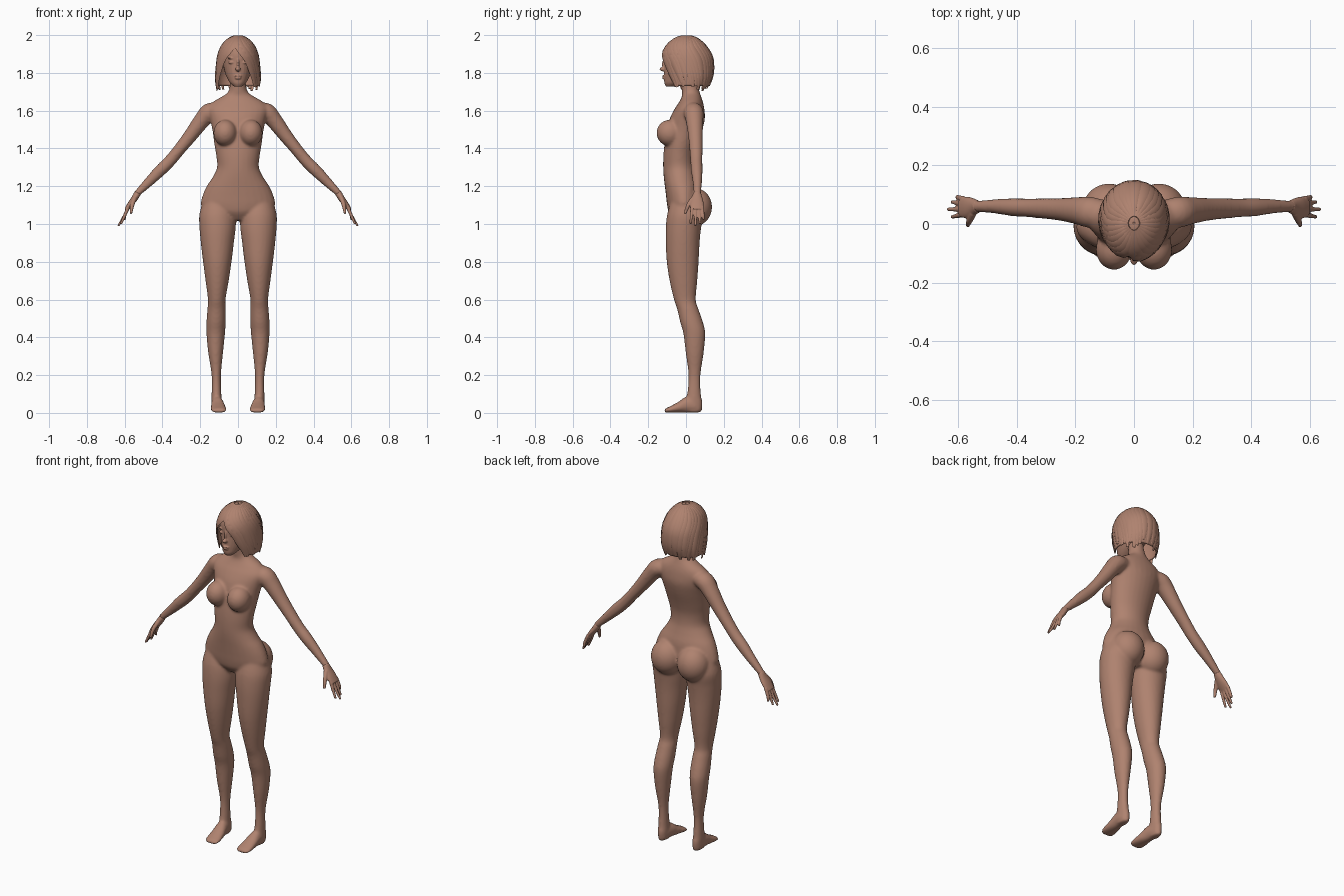
import bpy, bmesh, math, random
from mathutils import Vector, Matrix

if "Cube" in bpy.data.objects:
    bpy.data.objects.remove(bpy.data.objects["Cube"])

random.seed(4)
skin = bpy.data.materials.new("warm_clay")
skin.diffuse_color = (0.43, 0.225, 0.16, 1)
skin.use_nodes = True
skin.node_tree.nodes["Principled BSDF"].inputs["Base Color"].default_value = skin.diffuse_color


def spline(rows, n=4):
    """Catmull-Rom resampling of rows of numbers."""
    out = []
    for i in range(len(rows) - 1):
        a, b, c, d = (rows[min(max(i + k, 0), len(rows) - 1)] for k in (-1, 0, 1, 2))
        for j in range(n):
            t = j / n
            out.append(tuple(0.5 * (2 * q + (r - p) * t + (2 * p - 5 * q + 4 * r - s) * t * t
                                    + (3 * q - p - 3 * r + s) * t ** 3)
                             for p, q, r, s in zip(a, b, c, d)))
    return out + [tuple(rows[-1])]


def loft(bm, rings, seg=28):
    """Closed skin over elliptical rings given as (centre, u axis, v axis)."""
    loops = []
    for c, u, v in rings:
        loops.append([bm.verts.new(c + u * math.cos(k * math.tau / seg) + v * math.sin(k * math.tau / seg))
                      for k in range(seg)])
    for a, b in zip(loops, loops[1:]):
        for k in range(seg):
            m = (k + 1) % seg
            bm.faces.new((a[k], a[m], b[m], b[k]))
    bm.faces.new(loops[0][::-1])
    bm.faces.new(loops[-1])


def stack(bm, rows, s=1):
    """Loft of level rings: z, x0, x1, y0, y1."""
    loft(bm, [(Vector((s * (x0 + x1) / 2, (y0 + y1) / 2, z)),
               Vector(((x1 - x0) / 2, 0, 0)), Vector((0, (y1 - y0) / 2, 0)))
              for z, x0, x1, y0, y1 in spline(rows)])


def tube(bm, rows, s=1, seg=20):
    """Loft along a path: x, y, z, radius along y, radius across."""
    rows = spline(rows)
    pts = [Vector((s * r[0], r[1], r[2])) for r in rows]
    rings = []
    for i, r in enumerate(rows):
        t = (pts[min(i + 1, len(pts) - 1)] - pts[max(i - 1, 0)]).normalized()
        u = Vector((0, 1, 0))
        u = (u - t * t.dot(u)).normalized()
        rings.append((pts[i], u * r[3], t.cross(u) * r[4]))
    loft(bm, rings, seg)


def blob(bm, c, r):
    bmesh.ops.create_uvsphere(bm, u_segments=32, v_segments=20, radius=1,
                              matrix=Matrix.Translation(c) @ Matrix.Diagonal((*r, 1)))


def make(name, bm, voxel=0, smooth=0):
    """Turn a bmesh into an object, optionally fusing its overlapping parts."""
    bmesh.ops.recalc_face_normals(bm, faces=bm.faces[:])
    me = bpy.data.meshes.new(name)
    bm.to_mesh(me)
    bm.free()
    ob = bpy.data.objects.new(name, me)
    bpy.context.collection.objects.link(ob)
    bpy.ops.object.select_all(action='DESELECT')
    ob.select_set(True)
    bpy.context.view_layer.objects.active = ob
    if voxel:
        m = ob.modifiers.new("fuse", 'REMESH')
        m.mode = 'VOXEL'
        m.voxel_size = voxel
        m = ob.modifiers.new("relax", 'SMOOTH')
        m.factor, m.iterations = 0.5, smooth
        for n in ("fuse", "relax"):
            bpy.ops.object.modifier_apply(modifier=n)
    ob.data.materials.clear()
    ob.data.materials.append(skin)
    if voxel:
        bpy.ops.object.shade_smooth()
    else:
        bpy.ops.object.shade_smooth_by_angle(angle=math.radians(40))
    return ob


# Body: torso and neck, then mirrored limbs, fused into one skin
body = bmesh.new()
torso = [(1.02, .08, -.06, .05), (1.06, .16, -.09, .07), (1.10, .196, -.10, .08), (1.15, .188, -.106, .08),
         (1.20, .166, -.112, .075), (1.25, .133, -.118, .06), (1.30, .111, -.121, .048),
         (1.36, .115, -.12, .048), (1.42, .125, -.114, .062), (1.50, .136, -.10, .087),
         (1.56, .15, -.085, .10), (1.61, .162, -.06, .097), (1.645, .135, -.037, .09),
         (1.675, .085, -.022, .08), (1.70, .052, -.022, .072), (1.75, .041, -.027, .06), (1.80, .04, -.032, .055)]
stack(body, [(z, -w, w, a, b) for z, w, a, b in torso])
leg = [(1.12, .03, .185, -.08, .07), (1.05, .012, .205, -.10, .09), (.98, .012, .204, -.107, .08),
       (.90, .022, .197, -.107, .072), (.80, .034, .185, -.102, .067), (.70, .049, .172, -.087, .06),
       (.60, .066, .159, -.064, .052), (.55, .065, .162, -.047, .066), (.48, .065, .167, -.031, .09),
       (.42, .069, .167, -.014, .102), (.32, .079, .158, -.002, .094), (.20, .09, .14, .013, .077),
       (.10, .088, .14, .006, .079), (.05, .085, .14, -.005, .088), (.004, .09, .134, 0, .083)]
# Foot rings: y, x0, x1, top
foot = [(.07, .09, .135, .05), (.04, .082, .142, .08), (0, .075, .142, .085), (-.04, .066, .144, .058),
        (-.08, .06, .146, .036), (-.105, .062, .14, .024), (-.114, .075, .13, .016)]
arm = [(.10, .035, 1.60, .045, .04), (.15, .04, 1.592, .053, .049), (.19, .045, 1.55, .047, .044),
       (.25, .05, 1.47, .039, .037), (.31, .053, 1.395, .035, .032), (.36, .055, 1.335, .032, .032),
       (.41, .057, 1.285, .031, .032), (.47, .06, 1.225, .025, .026), (.53, .06, 1.165, .02, .018),
       (.545, .06, 1.145, .019, .017)]
for s in (-1, 1):
    stack(body, leg, s)
    loft(body, [(Vector((s * (a + b) / 2, y, .001 + h / 2)), Vector(((b - a) / 2, 0, 0)), Vector((0, 0, h / 2)))
                for y, a, b, h in spline(foot)])
    tube(body, arm, s)
    blob(body, (s * .085, .048, 1.09), (.091, .09, .10))       # seat
    blob(body, (s * .068, -.086, 1.482), (.062, .07, .07))     # chest
make("body", body, .007, 9)

# Hands: palm, four fingers and a thumb
palm = [(.53, .059, 1.165, .02, .018), (.548, .058, 1.135, .03, .017),
        (.57, .057, 1.105, .037, .015), (.592, .057, 1.075, .034, .011)]
fingers = [(.086, .60, .094, 1.022), (.067, .62, .075, 1.0), (.05, .634, .05, .99), (.033, .62, .024, 1.0)]
for s, name in ((-1, "right_hand"), (1, "left_hand")):
    hand = bmesh.new()
    tube(hand, palm, s)
    for yb, x, y, z in fingers:
        tube(hand, [(.58, yb, 1.092, .0095, .0095), (.575 + x * .04, (yb + y) / 2, 1.045, .0085, .0085),
                    (x, y, z, .006, .006)], s, 12)
    tube(hand, [(.548, .038, 1.135, .013, .013), (.56, .012, 1.10, .011, .011),
                (.567, -.005, 1.055, .007, .007)], s, 12)
    make(name, hand, .0035, 3)

# Head with nose, closed lids, lips and brow
head = bmesh.new()
skull = [(1.727, .02, -.105, -.06), (1.745, .04, -.114, -.02), (1.77, .056, -.116, .03), (1.80, .069, -.116, .07),
         (1.85, .08, -.114, .09), (1.90, .084, -.114, .10), (1.94, .075, -.10, .09), (1.975, .045, -.065, .055)]
stack(head, [(z, -w, w, a, b) for z, w, a, b in skull])
blob(head, (0, -.12, 1.82), (.013, .02, .012))
blob(head, (0, -.113, 1.845), (.008, .014, .032))
blob(head, (0, -.116, 1.783), (.02, .01, .005))
blob(head, (0, -.115, 1.772), (.017, .011, .006))
for s in (-1, 1):
    blob(head, (s * .034, -.101, 1.855), (.017, .011, .008))
    blob(head, (s * .035, -.102, 1.878), (.022, .009, .005))
make("head", head, .0035, 3)

# Hair envelope: z, half width, front y, back y, opening half angle
envelope = spline([(1.70, .11, -.085, .108, 62), (1.75, .118, -.10, .132, 56), (1.80, .118, -.115, .146, 48),
                   (1.87, .11, -.126, .144, 36), (1.91, .10, -.122, .128, 21), (1.95, .081, -.098, .098, 4),
                   (1.98, .05, -.06, .062, 0), (1.994, .018, -.02, .025, 0), (1.996, .003, .0, .006, 0)], 6)


def hair_point(f, z, s):
    """Point on the envelope; f runs from the face opening (0) to the back (1)."""
    for lo, hi in zip(envelope, envelope[1:]):
        if z <= hi[0]:
            break
    t = min(max((z - lo[0]) / (hi[0] - lo[0]), 0), 1)
    w, y0, y1, gap = (p + (q - p) * t for p, q in zip(lo[1:], hi[1:]))
    a = math.radians(-10 + s * (gap + f * (180 - gap)))
    return Vector((w * math.sin(a), (y0 + y1) / 2 - (y1 - y0) / 2 * math.cos(a), z))


# Cap under the locks
cap = bmesh.new()
levels = [r[0] for r in envelope if r[0] > 1.728]
for s in (-1, 1):
    grid = [[cap.verts.new(hair_point(k / 20, z, s)) for k in range(21)] for z in levels]
    for a, b in zip(grid, grid[1:]):
        for k in range(20):
            cap.faces.new((a[k], a[k + 1], b[k + 1], b[k]))
bmesh.ops.remove_doubles(cap, verts=cap.verts[:], dist=.0004)
ob = make("hair_cap", cap)
ob.modifiers.new("thickness", 'SOLIDIFY').thickness = .006

# Overlapping tapered locks draped over the cap
locks = bmesh.new()
COUNT, STEPS = 14, 12
for s in (-1, 1):
    for i in range(COUNT):
        f0 = (i + .25) / COUNT
        tip = 1.715 + random.uniform(-.012, .035)
        lean = random.uniform(-.035, .035)
        pts = []
        for k in range(STEPS + 1):
            t = k / STEPS
            z = 1.994 - (1.994 - tip) * t ** 1.5
            pts.append(hair_point(min(max(f0 + lean * t, 0.01), 1), z, s))
        rings = []
        for k, p in enumerate(pts):
            t = k / STEPS
            d = (pts[min(k + 1, STEPS)] - pts[max(k - 1, 0)]).normalized()
            n = p - Vector((0, .01, 1.84))
            n = (n - d * d.dot(n)).normalized()
            half = .003 + .017 * math.sin(math.pi * min(t * .9 + .05, 1)) ** .7
            rings.append((p, d.cross(n) * half, n * (.0055 - .003 * t)))
        loft(locks, rings, 8)
make("hair_locks", locks)
